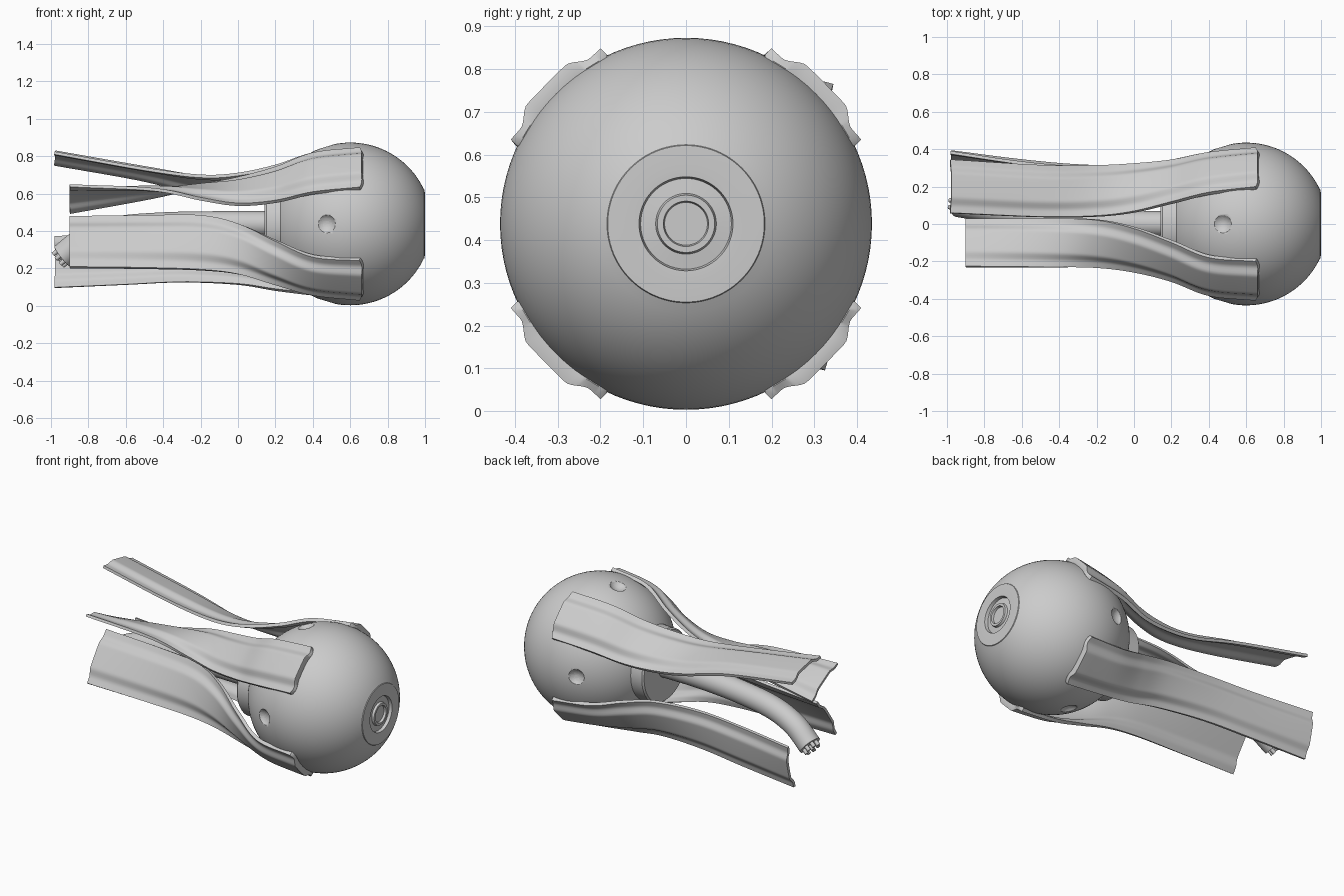
import bpy, bmesh, math
from mathutils import Vector

if "Cube" in bpy.data.objects:
    bpy.data.objects.remove(bpy.data.objects["Cube"])

C = Vector((0.6, 0, 0.438))   # eyeball centre
R = 0.435


def finish(name, bm, angle=35):
    bmesh.ops.recalc_face_normals(bm, faces=bm.faces)
    me = bpy.data.meshes.new(name)
    bm.to_mesh(me)
    bm.free()
    ob = bpy.data.objects.new(name, me)
    bpy.context.collection.objects.link(ob)
    bpy.ops.object.select_all(action='DESELECT')
    ob.select_set(True)
    bpy.context.view_layer.objects.active = ob
    bpy.ops.object.shade_smooth_by_angle(angle=math.radians(angle))
    return ob


def lathe(name, profile, steps=96):
    """Revolve (x, radius) points about the eye axis."""
    bm = bmesh.new()
    vs = [bm.verts.new((x, 0, C.z + r)) for x, r in profile]
    es = [bm.edges.new(p) for p in zip(vs, vs[1:])]
    bmesh.ops.spin(bm, geom=vs + es, cent=(0, 0, C.z), axis=(1, 0, 0),
                   angle=2 * math.pi, steps=steps, use_duplicate=False)
    bmesh.ops.remove_doubles(bm, verts=bm.verts, dist=1e-5)
    return finish(name, bm)


def spline(rows, n):
    """Catmull-Rom through rows of equal length."""
    rows = [Vector(r) for r in rows]
    p = [2 * rows[0] - rows[1]] + rows + [2 * rows[-1] - rows[-2]]
    out = []
    for i in range(len(rows) - 1):
        a, b, c, d = p[i:i + 4]
        for k in range(n):
            t = k / n
            out.append(0.5 * (2 * b + (c - a) * t + (2 * a - 5 * b + 4 * c - d) * t * t
                              + (3 * b - a - 3 * c + d) * t ** 3))
    return out + [rows[-1]]


# Eyeball with a thin cornea plate and pupil rings
a0, a1 = math.asin(0.185 / R), math.pi
prof = [(0.984, 0), (0.984, 0.05), (0.998, 0.053), (0.998, 0.067), (0.984, 0.071),
        (0.980, 0.106), (0.999, 0.110), (1.0, 0.13), (0.998, 0.183)]
for i in range(49):
    a = a0 + (a1 - a0) * i / 48
    prof.append((C.x + R * math.cos(a), R * math.sin(a)))
eye = lathe("eyeball", prof)

# Four shallow dimples cut around the eyeball
for i, (y, z) in enumerate(((1, 0), (-1, 0), (0, 1), (0, -1))):
    d = Vector((-0.125, y * 0.415, z * 0.415)).normalized()
    bpy.ops.mesh.primitive_uv_sphere_add(segments=48, ring_count=24, radius=0.0625,
                                         location=C + d * 0.4725)
    cut = bpy.context.object
    cut.name = f"dimple_cutter_{i}"
    cut.hide_render = True
    bpy.ops.object.shade_smooth()
    m = eye.modifiers.new("dimple", 'BOOLEAN')
    m.operation = 'DIFFERENCE'
    m.solver = 'EXACT'
    m.object = cut
    bpy.context.view_layer.objects.active = eye
    bpy.ops.object.modifier_apply(modifier=m.name)
    bpy.data.objects.remove(cut)

# Collar where the nerve leaves the eyeball
lathe("nerve_collar", [(0.142, 0.05), (0.142, 0.215), (0.152, 0.224), (0.24, 0.226)], 64)

# Muscle straps: rows of x, inner edge y z, outer edge y z
straps = {
    "upper_front_strap": [
        (0.65, -.200, .848, -.410, .635), (0.4, -.180, .820, -.385, .610),
        (0.2, -.100, .745, -.310, .565), (0.0, -.025, .690, -.260, .550),
        (-0.2, .020, .650, -.235, .580), (-0.45, .030, .590, -.230, .630),
        (-0.9, .030, .505, -.225, .650)],
    "upper_back_strap": [
        (0.65, .200, .848, .410, .635), (0.4, .170, .820, .385, .610),
        (0.2, .120, .755, .345, .570), (0.0, .070, .712, .325, .570),
        (-0.2, .045, .702, .315, .600), (-0.5, .040, .740, .316, .680),
        (-0.98, .060, .825, .345, .765)],
    "lower_front_strap": [
        (0.65, -.200, .028, -.410, .241), (0.4, -.205, .055, -.385, .260),
        (0.2, -.215, .110, -.300, .345), (0.0, -.225, .170, -.195, .440),
        (-0.2, -.225, .195, -.120, .485), (-0.5, -.225, .205, -.070, .485),
        (-0.9, -.220, .210, -.030, .480)],
    "lower_back_strap": [
        (0.65, .200, .028, .410, .241), (0.4, .195, .055, .385, .265),
        (0.2, .195, .080, .345, .320), (0.0, .215, .112, .315, .365),
        (-0.3, .255, .125, .310, .385), (-0.6, .290, .112, .335, .380),
        (-0.98, .325, .095, .390, .370)],
}
M = 30
for name, rows in straps.items():
    pts = spline(rows, 8)
    A = [Vector((p[0], p[1], p[2])) for p in pts]
    B = [Vector((p[0], p[3], p[4])) for p in pts]
    mid = [(a + b) / 2 for a, b in zip(A, B)]
    last = len(pts) - 1
    bm = bmesh.new()
    outer, inner, sign = [], [], 0
    for i in range(len(pts)):
        tan = mid[min(i + 1, last)] - mid[max(i - 1, 0)]
        n = (B[i] - A[i]).cross(tan).normalized()
        sign = sign or (1 if n.dot(mid[i] - Vector((mid[i].x, 0, C.z))) > 0 else -1)
        n *= sign
        f = i / last
        bulge, thick = 0.028 - 0.008 * f, 0.022 - 0.006 * f
        o, q = [], []
        for k in range(M + 1):
            t = 2 * k / M - 1
            # raised flat band between two soft ridges
            s = min(1, max(0, (0.78 - abs(t)) / 0.36))
            off = bulge * s * s * (3 - 2 * s) + 0.004 * (1 - t * t)
            p = A[i].lerp(B[i], k / M) + n * off
            if i == 0:      # scalloped tip
                p.x += 0.014 * (1 - t ** 6)
            o.append(p)
            q.append(p - n * thick)
        if i == 0:          # rounded lip turning down onto the eyeball
            outer.append([C + (p + Vector((0.012, 0, 0)) - C).normalized() * 0.437 for p in o])
            inner.append([C + (p + Vector((0.010, 0, 0)) - C).normalized() * 0.428 for p in o])
        outer.append(o)
        inner.append(q)
    O = [[bm.verts.new(p) for p in r] for r in outer]
    I = [[bm.verts.new(p) for p in r] for r in inner]
    for g in (O, I):
        for r, s in zip(g, g[1:]):
            for k in range(M):
                bm.faces.new((r[k], s[k], s[k + 1], r[k + 1]))
    for e in (0, -1):       # close the ends and long edges
        for k in range(M):
            bm.faces.new((O[e][k], O[e][k + 1], I[e][k + 1], I[e][k]))
        for i in range(len(O) - 1):
            bm.faces.new((O[i][e], O[i + 1][e], I[i + 1][e], I[i][e]))
    finish(name, bm, 40)


def tube(name, path, radius, sides):
    bm = bmesh.new()
    rings = []
    for i, p in enumerate(path):
        tan = (path[min(i + 1, len(path) - 1)] - path[max(i - 1, 0)]).normalized()
        u = tan.cross(Vector((0, 1, 0))).normalized()
        v = tan.cross(u)
        rings.append([bm.verts.new(p + radius * (u * math.cos(2 * math.pi * k / sides)
                                                 + v * math.sin(2 * math.pi * k / sides)))
                      for k in range(sides)])
    for r, q in zip(rings, rings[1:]):
        for k in range(sides):
            bm.faces.new((r[k], r[k - 1], q[k - 1], q[k]))
    bm.faces.new(rings[0])
    bm.faces.new(rings[-1])
    finish(name, bm)
    return tan, u, v


# Optic nerve curving back and down
path = spline([(0.2, 0, .438), (-0.1, .005, .438), (-0.4, .03, .432), (-0.65, .06, .41),
               (-0.82, .085, .355), (-0.94, .105, .265)], 8)
tan, u, v = tube("optic_nerve", path, 0.068, 40)

# Small fibres poking from the nerve end
for i in range(8):
    a = 2 * math.pi * i / 7
    r = 0.042 if i < 7 else 0
    p = path[-1] + r * (u * math.cos(a) + v * math.sin(a))
    tube(f"nerve_fibre_{i}", [p - tan * 0.02, p + tan * 0.03], 0.012, 12)
